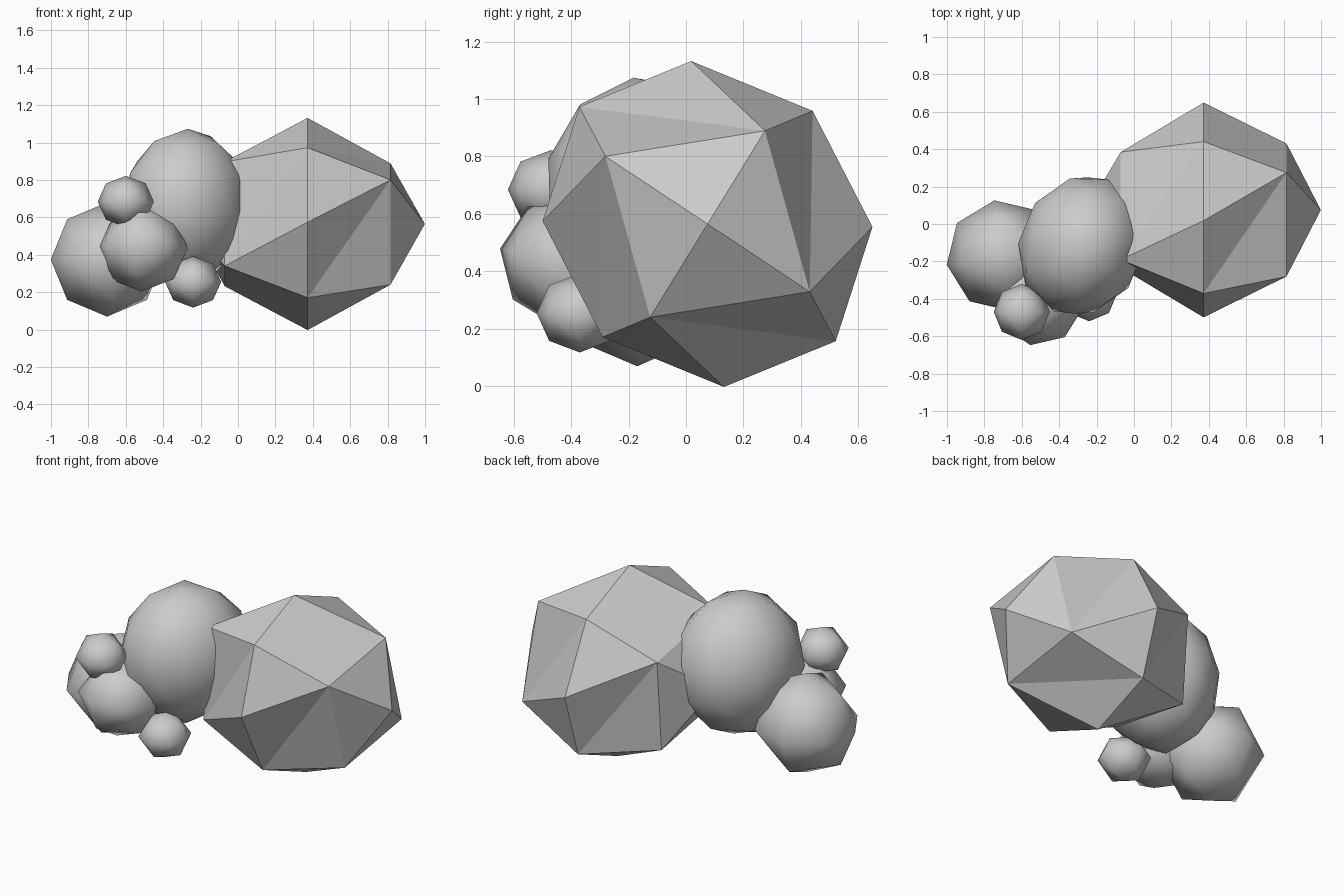
import bpy, bmesh, math
from mathutils import Matrix, Vector, Euler

cube = bpy.data.objects.get("Cube")
if cube:
    bpy.data.objects.remove(cube)

stone = bpy.data.materials.new("stone grey")
stone.use_nodes = True
GREY = (0.6, 0.6, 0.6, 1)
stone.diffuse_color = GREY
stone.node_tree.nodes["Principled BSDF"].inputs["Base Color"].default_value = GREY


def round_octahedron(twist=0):
    """Octahedron split once, rounded, and twisted about its x axis."""
    bm = bmesh.new()
    for axis in Matrix.Identity(3):
        bm.verts.new(axis)
        bm.verts.new(-axis)
    bmesh.ops.convex_hull(bm, input=bm.verts)
    bmesh.ops.subdivide_edges(bm, edges=bm.edges[:], cuts=1, use_grid_fill=True)
    for v in bm.verts:
        v.co.normalize()
        angle = math.radians(twist) * v.co.x / math.sqrt(0.5)
        v.co.rotate(Matrix.Rotation(angle, 3, "X"))
    return bm


def icosphere():
    bm = bmesh.new()
    bmesh.ops.create_icosphere(bm, subdivisions=2, radius=1)
    return bm


def place(name, bm, center, shape, smooth):
    for v in bm.verts:
        v.co = shape @ v.co + Vector(center)
    bmesh.ops.recalc_face_normals(bm, faces=bm.faces)
    for face in bm.faces:
        face.smooth = smooth
    mesh = bpy.data.meshes.new(name)
    bm.to_mesh(mesh)
    bm.free()
    mesh.materials.append(stone)
    bpy.context.collection.objects.link(bpy.data.objects.new(name, mesh))


def lump(name, bm, center, radii, turn=(0, 0, 0)):
    """Smooth rock with its own radii, rotated by angles in degrees."""
    rotation = Euler([math.radians(a) for a in turn]).to_matrix()
    place(name, bm, center, rotation @ Matrix.Diagonal(radii), True)


# Large faceted boulder, slightly skewed
skew = Matrix(((0.627, 0, 0), (0, -0.057, -0.574), (0, 0.567, 0.01)))
place("large_boulder", round_octahedron(-35), (0.372, 0.075, 0.565), skew, False)

# Smooth lumps clustered at its side
lump("middle_lump", icosphere(), (-0.28, -0.115, 0.66), (0.335, 0.385, 0.42), (8, 5, -22))
lump("side_lump", round_octahedron(), (-0.7, -0.17, 0.375), (0.305, 0.3, 0.305), (0, 0, 9))
lump("front_lump", round_octahedron(), (-0.51, -0.4, 0.435), (0.245, 0.255, 0.235), (-10, 0, -10))
lump("small_upper_lump", round_octahedron(), (-0.6, -0.47, 0.685), (0.15, 0.15, 0.137))
lump("small_lower_lump", round_octahedron(), (-0.24, -0.37, 0.255), (0.15, 0.15, 0.137))
